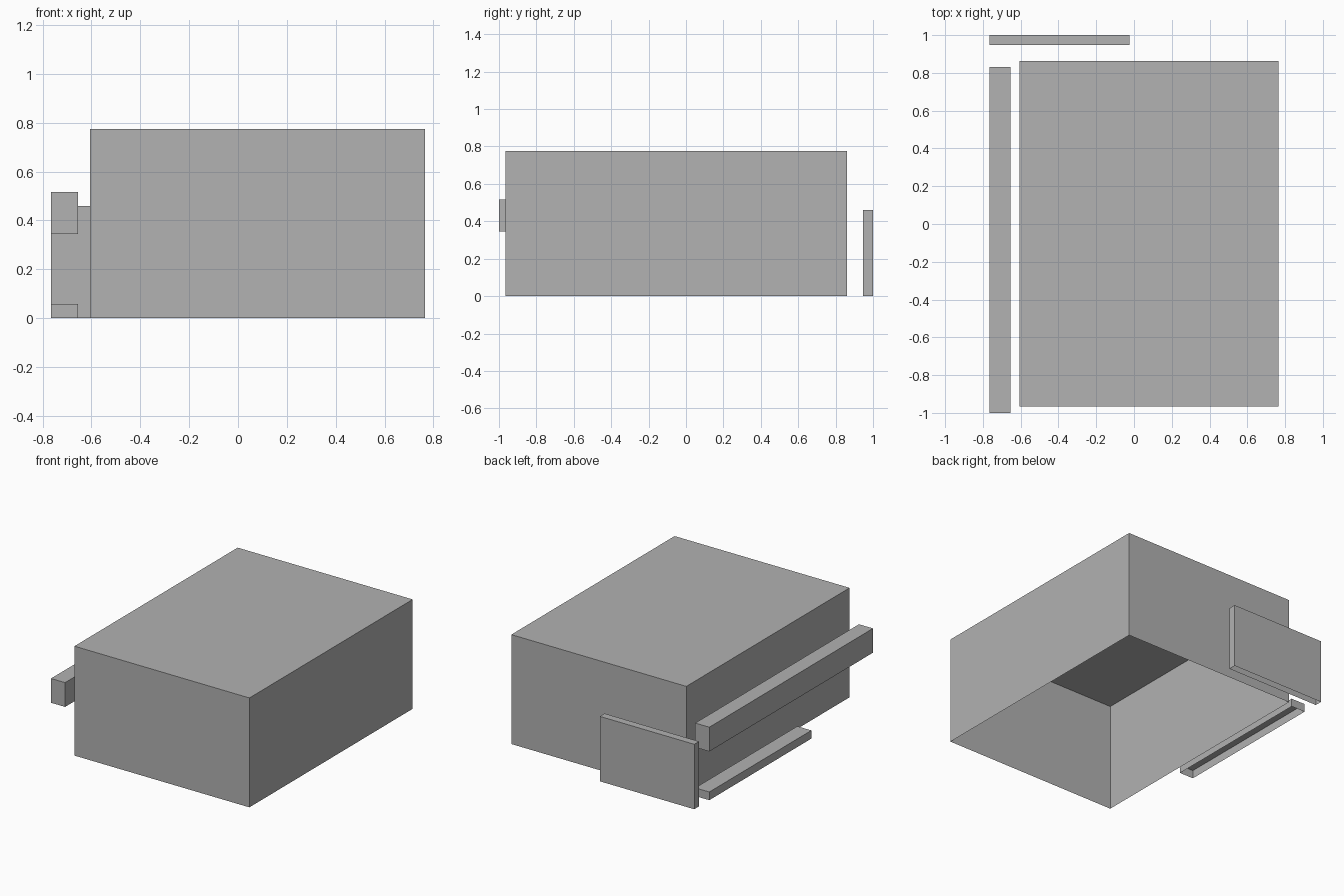
import bpy
import bmesh

cube = bpy.data.objects.get("Cube")
if cube:
    bpy.data.objects.remove(cube, do_unlink=True)

# Single plain grey
GREY = (0.445, 0.445, 0.445, 1)
grey = bpy.data.materials.new("plain_grey")
grey.use_nodes = True
grey.diffuse_color = GREY
bsdf = next(n for n in grey.node_tree.nodes if n.type == "BSDF_PRINCIPLED")
bsdf.inputs["Base Color"].default_value = GREY


def block(name, x, y, z, open_base=True):
    """Thin-walled block between the given ranges, optionally open underneath."""
    bm = bmesh.new()
    bmesh.ops.create_cube(bm, size=1)
    for v in bm.verts:
        v.co = [lo + (c + 0.5) * (hi - lo) for c, (lo, hi) in zip(v.co, (x, y, z))]
    if open_base:
        bm.normal_update()
        base = [f for f in bm.faces if f.normal.z < -0.5]
        bmesh.ops.delete(bm, geom=base, context="FACES")
    mesh = bpy.data.meshes.new(name)
    bm.to_mesh(mesh)
    bm.free()
    mesh.materials.append(grey)
    obj = bpy.data.objects.new(name, mesh)
    bpy.context.collection.objects.link(obj)
    return obj


# Large main volume, open at the base
block("main_hall", (-0.606, 0.765), (-0.965, 0.862), (0, 0.775))

# Long strips along the right side: one raised, one on the ground
SIDE = (-0.765, -0.655)
block("raised_beam", SIDE, (-1, 0.832), (0.345, 0.517), open_base=False)
block("low_kerb", SIDE, (-0.31, 0.832), (0, 0.058))

# Free-standing wall at the back
block("back_wall", (-0.765, -0.025), (0.947, 1), (0, 0.46))
